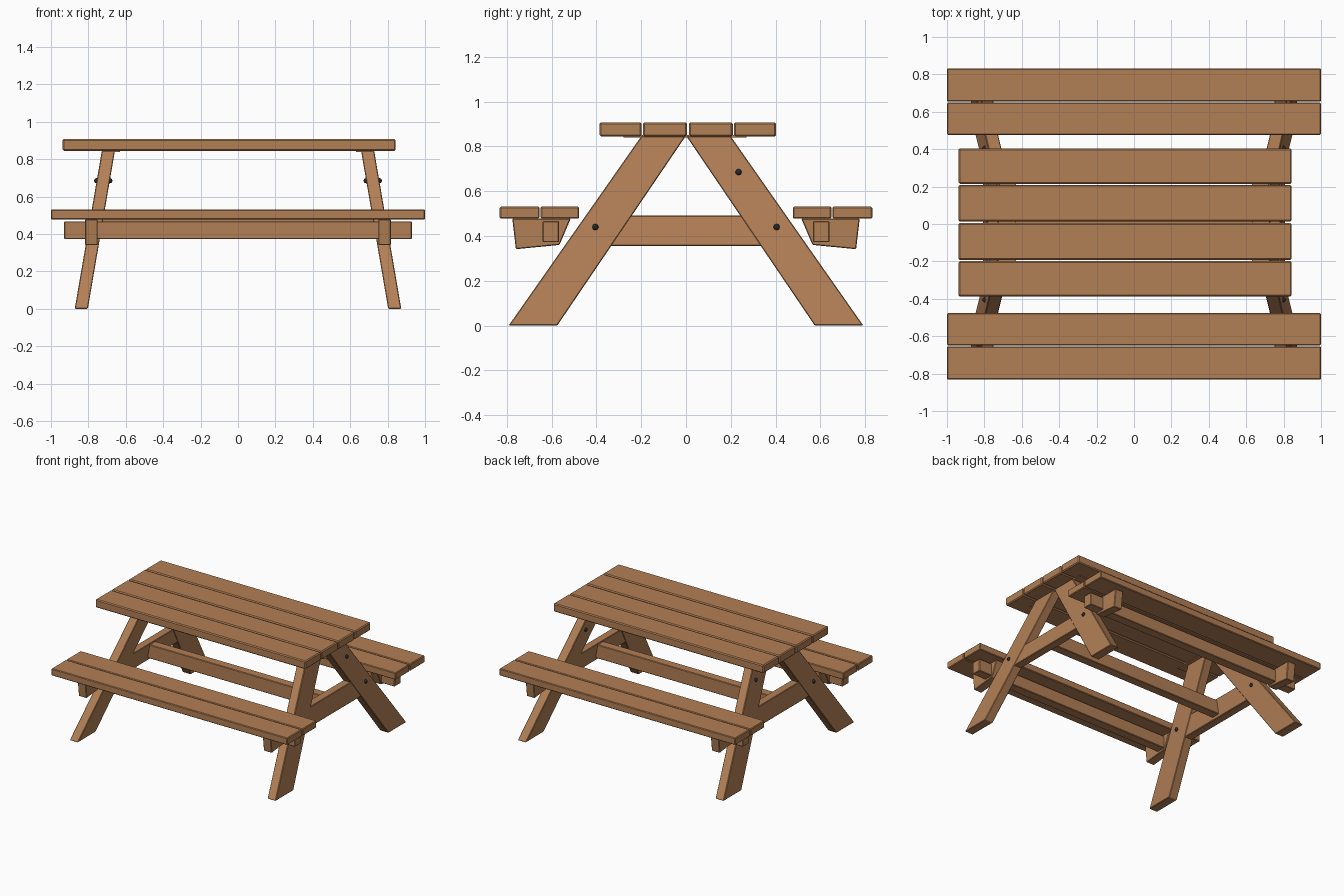
import bpy, bmesh
from mathutils import Vector

if "Cube" in bpy.data.objects:
    bpy.data.objects.remove(bpy.data.objects["Cube"])


def material(name, rgb):
    m = bpy.data.materials.new(name)
    m.diffuse_color = (*rgb, 1)
    m.use_nodes = True
    m.node_tree.nodes["Principled BSDF"].inputs["Base Color"].default_value = m.diffuse_color
    return m


WOOD = material("warm wood", (0.45, 0.215, 0.092))
IRON = material("dark iron", (0.02, 0.02, 0.022))


def finish(name, bm, mat, bevel=0.0):
    bmesh.ops.recalc_face_normals(bm, faces=bm.faces)
    me = bpy.data.meshes.new(name)
    bm.to_mesh(me)
    bm.free()
    me.materials.append(mat)
    ob = bpy.data.objects.new(name, me)
    bpy.context.collection.objects.link(ob)
    if bevel:
        mod = ob.modifiers.new("soft edges", 'BEVEL')
        mod.width = bevel
        mod.segments = 1
    return ob


def slab(name, profile, x_range, side=1, bevel=0.004):
    """Extrude a (y, z) outline along x; x_range(z) gives inner and outer x."""
    bm = bmesh.new()
    loops = []
    for k in (0, 1):
        loops.append([bm.verts.new((side * x_range(z)[k], y, z)) for y, z in profile])
        bm.faces.new(loops[-1])
    n = len(profile)
    for i in range(n):
        j = (i + 1) % n
        bm.faces.new((loops[0][i], loops[0][j], loops[1][j], loops[1][i]))
    return finish(name, bm, WOOD, bevel)


def board(name, x0, x1, y0, y1, z0, z1, bevel=0.004):
    return slab(name, [(y0, z0), (y1, z0), (y1, z1), (y0, z1)],
                lambda z: (x0, x1), bevel=bevel)


LEG_TOP = 0.845


def lean(z):
    """Inner and outer x of the splayed end frames at height z."""
    t = z / LEG_TOP
    return 0.803 - 0.145 * t, 0.873 - 0.145 * t


def bolt(name, side, y, z):
    """Bolt through the frame with a domed head on both faces."""
    inner, outer = lean(z)
    for label, x in (("inner", inner), ("outer", outer)):
        bm = bmesh.new()
        bmesh.ops.create_uvsphere(bm, u_segments=12, v_segments=8, radius=0.014)
        bmesh.ops.translate(bm, verts=bm.verts, vec=Vector((side * x, y, z)))
        for f in bm.faces:
            f.smooth = True
        finish(f"{label}_{name}", bm, IRON)


# Table top planks
for i, (y0, y1) in enumerate(((-0.387, -0.199), (-0.192, 0.005),
                              (0.014, 0.209), (0.215, 0.403))):
    board(f"top_plank_{i + 1}", -0.938, 0.843, y0, y1, 0.845, 0.908, 0.007)

# Thin battens under the top
for x0, x1 in ((-0.72, -0.63), (0.63, 0.72)):
    board("top_batten", x0, x1, -0.28, 0.27, 0.839, 0.85, 0)

# Benches: two planks, a long rail and end brackets per side
for s, label in ((-1, "front"), (1, "back")):
    for part, a, b in (("inner", 0.477, 0.649), ("outer", 0.655, 0.832)):
        board(f"{label}_seat_{part}_plank", -1, 1, *sorted((s * a, s * b)), 0.477, 0.531, 0.005)
    board(f"{label}_seat_rail", -0.93, 0.93, *sorted((s * 0.567, s * 0.64)), 0.372, 0.467)
    for side in (-1, 1):
        slab(f"{label}_seat_bracket",
             [(s * 0.515, 0.478), (s * 0.565, 0.36), (s * 0.76, 0.341), (s * 0.776, 0.478)],
             lambda z: (0.75, 0.818), side)

# End frames: two splayed legs with a crossbeam between them
for side in (-1, 1):
    for s, label in ((-1, "front"), (1, "back")):
        slab(f"{label}_leg",
             [(s * 0.575, 0), (s * 0.792, 0), (s * 0.2, LEG_TOP), (s * 0.002, LEG_TOP)],
             lean, side)
        bolt(f"{label}_lower_bolt", side, s * 0.405, 0.44)
    bolt("upper_bolt", side, 0.235, 0.685)
    slab("crossbeam", [(-0.36, 0.355), (0.36, 0.355), (0.27, 0.492), (-0.27, 0.492)],
         lambda z: (lean(z)[0] + 0.003, lean(z)[1] - 0.003), side)

# Central stretcher joining the end frames
board("center_stretcher", -0.745, 0.745, -0.035, 0.035, 0.376, 0.482)
